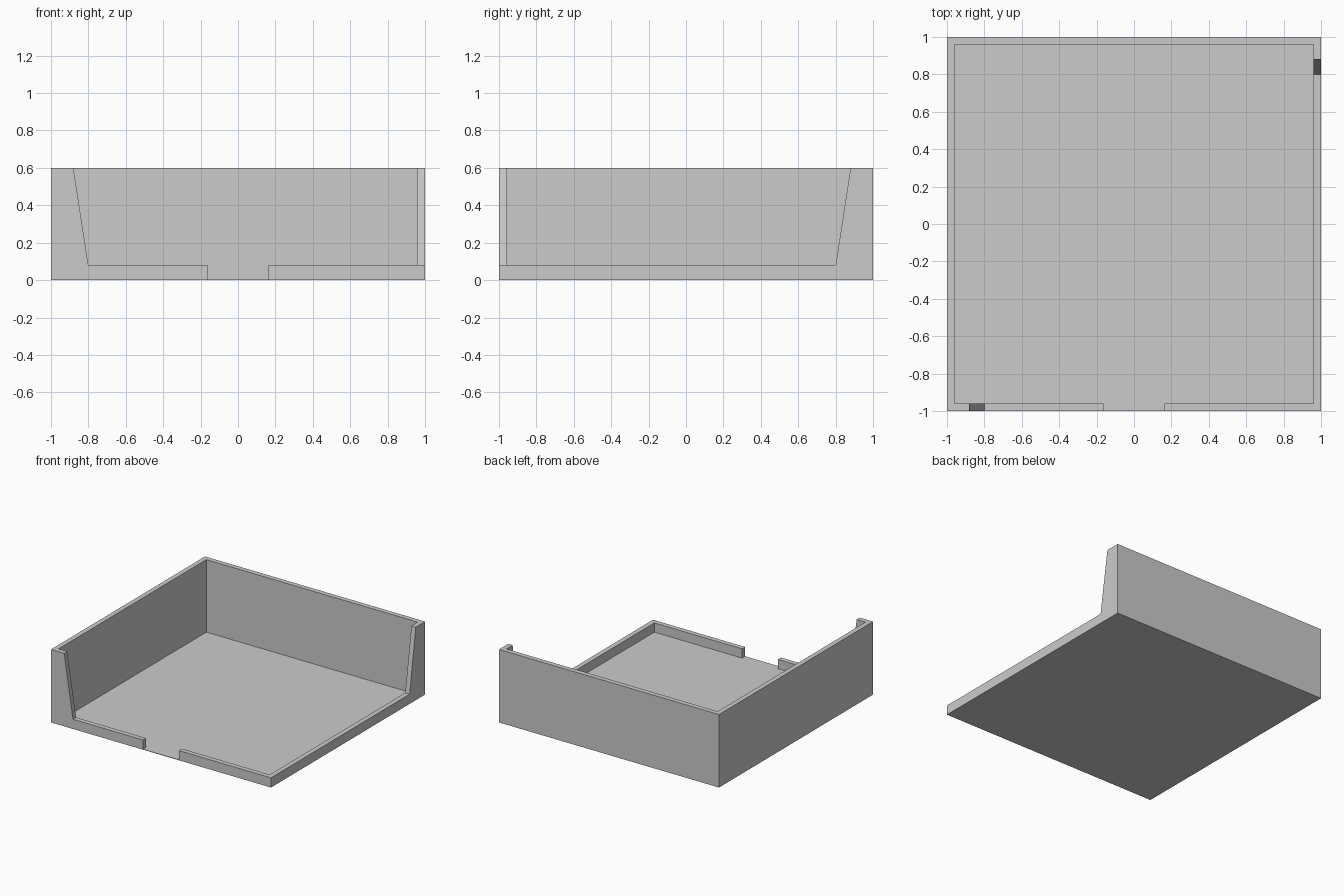
import bpy, bmesh
from mathutils import Vector

if "Cube" in bpy.data.objects:
    bpy.data.objects.remove(bpy.data.objects["Cube"])

WALL, LOW, HIGH, FLOOR = 0.04, 0.08, 0.6, 0.004
IN = 1 - WALL


def prism(name, base, offset):
    """Extrude a flat polygon along an offset vector."""
    bm = bmesh.new()
    face = bm.faces.new([bm.verts.new(p) for p in base])
    new = bmesh.ops.extrude_face_region(bm, geom=[face])["geom"]
    bmesh.ops.translate(bm, vec=Vector(offset),
                        verts=[v for v in new if isinstance(v, bmesh.types.BMVert)])
    bmesh.ops.recalc_face_normals(bm, faces=bm.faces)
    mesh = bpy.data.meshes.new(name)
    bm.to_mesh(mesh)
    bm.free()
    obj = bpy.data.objects.new(name, mesh)
    bpy.context.collection.objects.link(obj)
    return obj


def box(name, x0, x1, y0, y1, z0, z1):
    return prism(name, [(x0, y0, z0), (x1, y0, z0), (x1, y1, z0), (x0, y1, z0)],
                 (0, 0, z1 - z0))


def cut(target, cutter):
    cutter.hide_render = True
    mod = target.modifiers.new("cut", "BOOLEAN")
    mod.operation, mod.solver, mod.object = "DIFFERENCE", "EXACT", cutter
    bpy.context.view_layer.objects.active = target
    bpy.ops.object.modifier_apply(modifier=mod.name)
    bpy.data.objects.remove(cutter)


# Room shell: thin floor and four walls
shell = box("room_shell", -1, 1, -1, 1, 0, HIGH)
cut(shell, box("interior_cutter", -IN, IN, -IN, IN, FLOOR, 1))

# Cutaway profile: (position along wall, height), sloped at the tall post
slope = 0.08 / (HIGH - LOW)
cutaway = [(-0.8, LOW), (1.1, LOW), (1.1, 0.8), (-0.8 - slope * (0.8 - LOW), 0.8)]

# Front and right walls lowered to a curb, leaving a corner post on each
cut(shell, prism("front_cutter", [(s, -1.1, z) for s, z in cutaway], (0, 0.16, 0)))
cut(shell, prism("right_cutter", [(1.1, -s, z) for s, z in cutaway], (-0.16, 0, 0)))

# Doorway gap in the front curb
cut(shell, box("doorway_cutter", -0.163, 0.163, -1.1, -0.94, FLOOR, 0.3))
